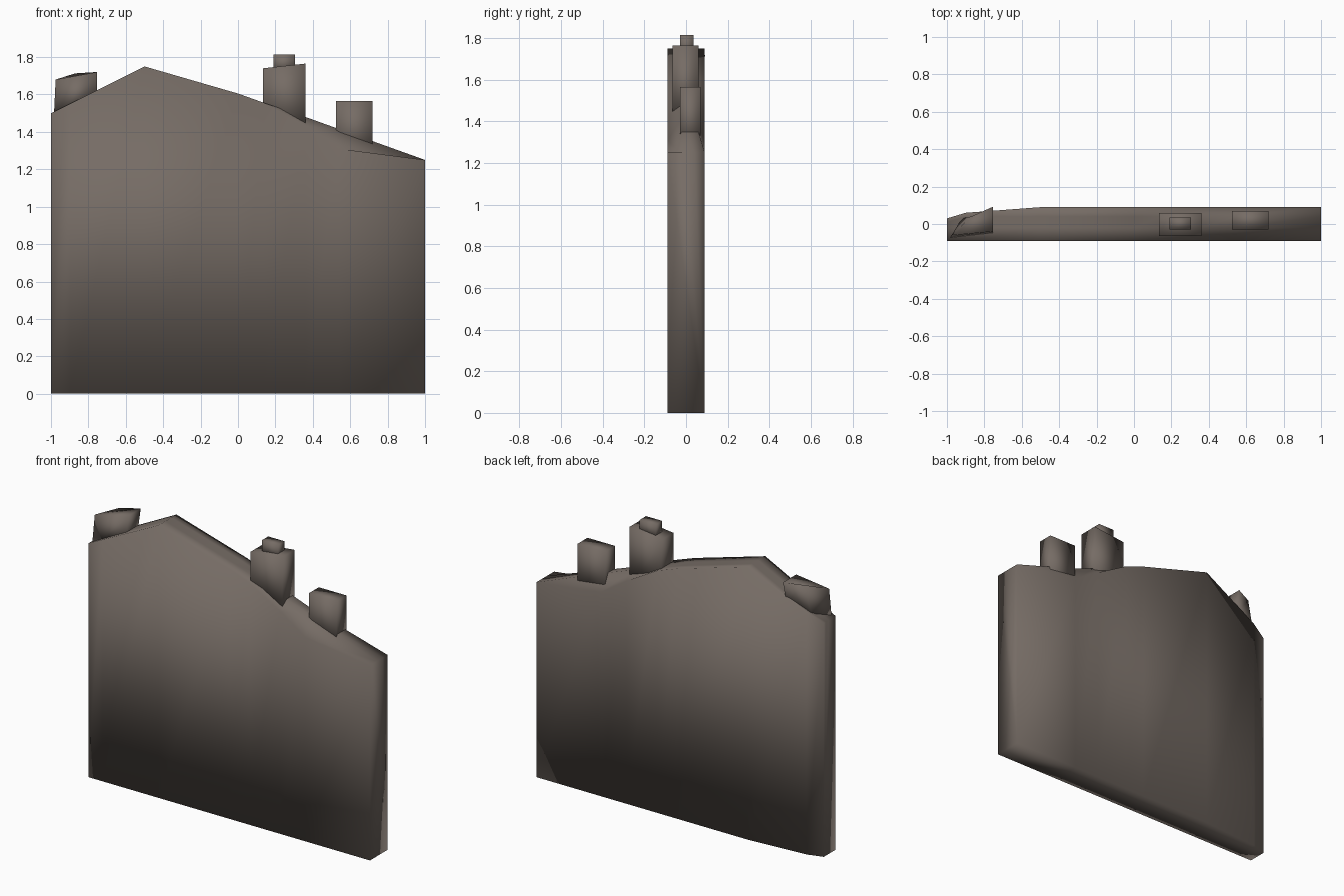
import bpy, bmesh

if "Cube" in bpy.data.objects:
    bpy.data.objects.remove(bpy.data.objects["Cube"])

# One weathered stone colour for everything
stone = bpy.data.materials.new("grey brown stone")
stone.diffuse_color = (0.18, 0.15, 0.13, 1)
stone.use_nodes = True
stone.node_tree.nodes["Principled BSDF"].inputs["Base Color"].default_value = stone.diffuse_color


def finish(name, bm):
    """Turn a bmesh into a smooth-shaded stone object."""
    bmesh.ops.recalc_face_normals(bm, faces=bm.faces)
    mesh = bpy.data.meshes.new(name)
    bm.to_mesh(mesh)
    bm.free()
    mesh.materials.append(stone)
    obj = bpy.data.objects.new(name, mesh)
    bpy.context.collection.objects.link(obj)
    for p in mesh.polygons:
        p.use_smooth = True
    return obj


def loft(name, rings):
    """Skin matching rings of points and cap both ends."""
    bm = bmesh.new()
    loops = [[bm.verts.new(p) for p in ring] for ring in rings]
    n = len(loops[0])
    for a, b in zip(loops, loops[1:]):
        for i in range(n):
            j = (i + 1) % n
            bm.faces.new((a[i], a[j], b[j], b[i]))
    bm.faces.new(loops[0])
    bm.faces.new(loops[-1])
    return finish(name, bm)


def block(name, x0, x1, y0, y1, z0l, z0r, z1l, z1r):
    """Upright stone whose base and top may slope from left to right."""
    return loft(name, [[(x0, y0, zl), (x1, y0, zr), (x1, y1, zr), (x0, y1, zl)]
                       for zl, zr in ((z0l, z0r), (z1l, z1r))])


# Broken wall slab: x, edge height, ridge height, back depth
stations = [
    (-1.00, 1.50, 1.50, 0.03),
    (-0.90, 1.55, 1.55, 0.06),
    (-0.50, 1.75, 1.75, 0.09),
    (0.00, 1.605, 1.605, 0.09),
    (0.14, 1.555, 1.555, 0.09),
    (0.36, 1.43, 1.48, 0.09),
    (0.54, 1.31, 1.415, 0.09),
    (1.00, 1.25, 1.25, 0.09),
]
loft("wall_slab", [
    [(x, -0.09, 0), (x, -0.09, edge), (x, -0.02, ridge),
     (x, min(0.04, back - 0.02), ridge), (x, back, edge), (x, back, 0)]
    for x, edge, ridge, back in stations])

# Upright stones left standing on the broken edge
block("tall_stone", 0.135, 0.36, -0.065, 0.06, 1.48, 1.38, 1.74, 1.765)
block("tall_stone_cap", 0.19, 0.305, -0.03, 0.035, 1.72, 1.72, 1.815, 1.815)
block("short_stone", 0.525, 0.72, -0.03, 0.07, 1.29, 1.26, 1.565, 1.565)

# Skewed loose stone on the left slope, its base sunk into the wall
top = [(-0.975, -0.06, 1.68), (-0.755, -0.04, 1.72),
       (-0.755, 0.092, 1.72), (-0.87, 0.04, 1.713)]
base = [(-0.985, -0.075, 1.47), (-0.755, -0.05, 1.58),
        (-0.755, 0.06, 1.58), (-0.92, 0.03, 1.50)]
loft("loose_stone", [base, top])
